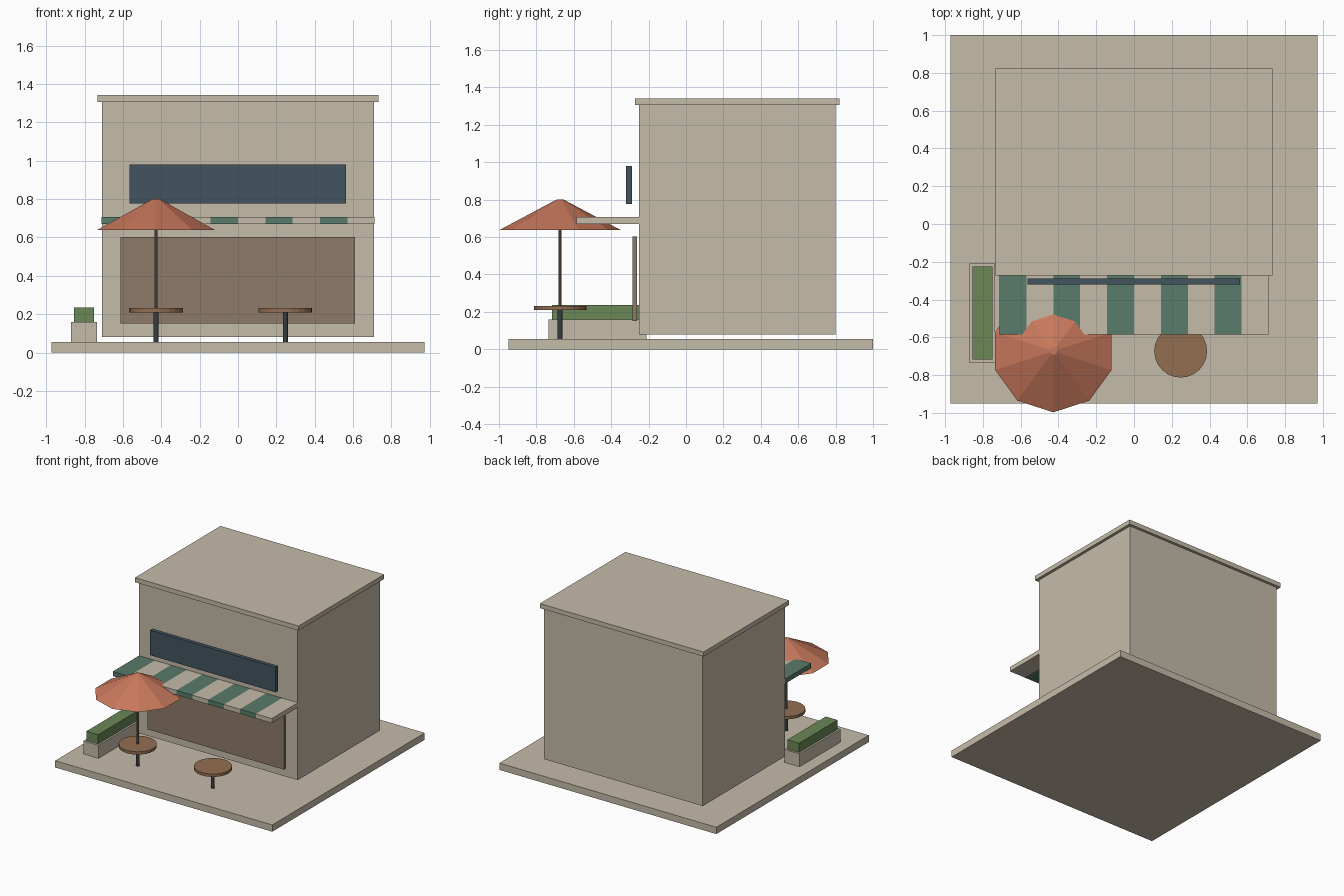
import bpy, bmesh
from mathutils import Matrix

cube = bpy.data.objects.get("Cube")
if cube:
    bpy.data.objects.remove(cube, do_unlink=True)


def material(name, rgb):
    # 8-bit display colour to linear
    lin = [((c / 255 + 0.055) / 1.055) ** 2.4 for c in rgb] + [1]
    m = bpy.data.materials.new(name)
    m.use_nodes = True
    m.diffuse_color = lin
    m.node_tree.nodes["Principled BSDF"].inputs["Base Color"].default_value = lin
    return m


stone = material("warm stone", (197, 187, 169))
green = material("awning green", (88, 124, 107))
slate = material("slate blue", (66, 84, 94))
wood = material("shutter brown", (142, 123, 106))
leaf = material("hedge green", (107, 135, 87))
table_wood = material("table wood", (147, 111, 82))
terracotta = material("terracotta", (200, 120, 92))
iron = material("dark iron", (54, 62, 68))
pole_grey = material("pole brown grey", (122, 112, 102))


def finish(name, bm, *mats):
    mesh = bpy.data.meshes.new(name)
    bm.normal_update()
    bm.to_mesh(mesh)
    bm.free()
    for m in mats:
        mesh.materials.append(m)
    obj = bpy.data.objects.new(name, mesh)
    bpy.context.collection.objects.link(obj)
    return obj


def box(name, x, y, z, mat):
    """Box from (min, max) ranges."""
    bm = bmesh.new()
    size = [r[1] - r[0] for r in (x, y, z)]
    mid = [(r[0] + r[1]) / 2 for r in (x, y, z)]
    bmesh.ops.create_cube(bm, size=1, matrix=Matrix.Translation(mid) @ Matrix.Diagonal((*size, 1)))
    return finish(name, bm, mat)


def cone(name, at, z, r_low, r_high, sides, mat):
    """Upright cylinder or cone between two heights."""
    bm = bmesh.new()
    bmesh.ops.create_cone(bm, cap_ends=True, segments=sides, radius1=r_low, radius2=r_high,
                          depth=z[1] - z[0],
                          matrix=Matrix.Translation((*at, (z[0] + z[1]) / 2)))
    return finish(name, bm, mat)


# Building
GROUND = 0.055
box("ground_slab", (-0.972, 0.972), (-0.95, 1), (0, GROUND), stone)
box("building_body", (-0.71, 0.71), (-0.25, 0.8), (0.08, 1.31), stone)
box("roof_slab", (-0.733, 0.733), (-0.272, 0.822), (1.305, 1.342), stone)
box("shop_shutter", (-0.613, 0.61), (-0.285, -0.262), (0.152, 0.602), wood)
box("sign_board", (-0.565, 0.562), (-0.32, -0.288), (0.778, 0.98), slate)

# Awning: ten alternating stripes
STRIPES, HALF = 10, 0.712
width = 2 * HALF / STRIPES
for i in range(STRIPES):
    left = -HALF + i * width
    box(f"awning_stripe_{i + 1}", (left, left + width), (-0.585, -0.25), (0.67, 0.707),
        stone if i % 2 else green)

# Planter
box("planter", (-0.87, -0.735), (-0.735, -0.21), (GROUND, 0.16), stone)
box("hedge", (-0.855, -0.75), (-0.717, -0.226), (0.16, 0.236), leaf)

# Tables
spots = {"right": (-0.427, -0.673), "left": (0.247, -0.673)}
for side, at in spots.items():
    cone(f"table_leg_{side}", at, (GROUND, 0.211), 0.013, 0.013, 12, iron)
    cone(f"table_top_{side}", at, (0.209, 0.232), 0.14, 0.14, 24, table_wood)

# Parasol
cone("parasol_pole", spots["right"], (0.23, 0.7), 0.008, 0.008, 10, pole_grey)
cone("parasol_canopy", spots["right"], (0.638, 0.8), 0.324, 0.02, 10, terracotta)
